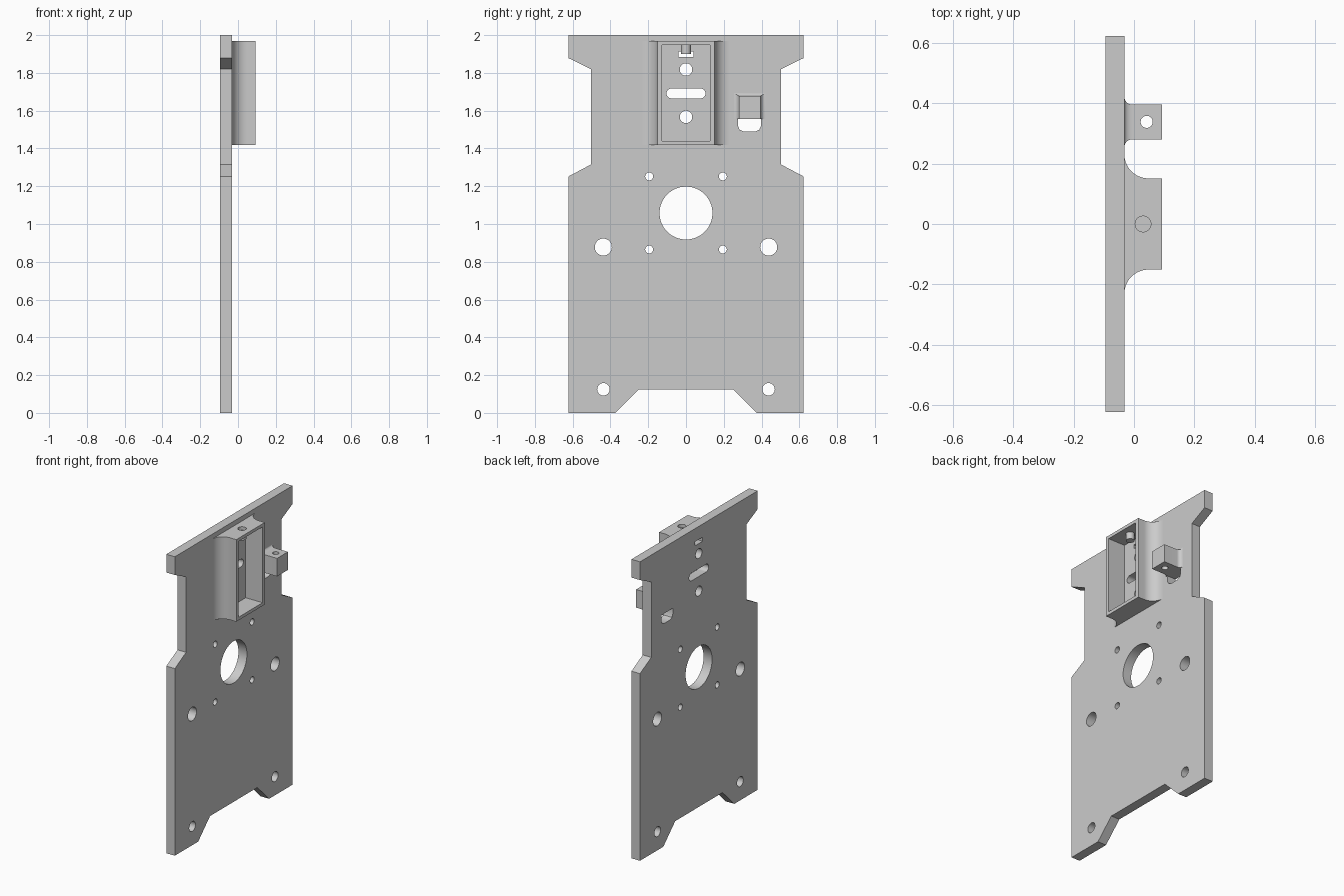
import bpy, bmesh
from math import sin, cos, pi, radians

if "Cube" in bpy.data.objects:
    bpy.data.objects.remove(bpy.data.objects["Cube"])

grey = bpy.data.materials.new("grey")
grey.use_nodes = True
grey.diffuse_color = (0.6, 0.6, 0.6, 1)
grey.node_tree.nodes["Principled BSDF"].inputs["Base Color"].default_value = (0.6, 0.6, 0.6, 1)

BACK, FACE, FRONT = -0.095, -0.032, 0.093   # plate back, plate face, boss face
SINK = 0.01                                 # overlap of raised parts into the plate


def loft(bm, rings):
    """Closed solid through a list of equal-length point rings."""
    rows = [[bm.verts.new(p) for p in ring] for ring in rings]
    n = len(rows[0])
    for a, b in zip(rows, rows[1:]):
        for i in range(n):
            j = (i + 1) % n
            bm.faces.new((a[i], a[j], b[j], b[i]))
    bm.faces.new(rows[0][::-1])
    bm.faces.new(rows[-1])


def prism_x(bm, outline, x0, x1):
    loft(bm, [[(x, y, z) for y, z in outline] for x in (x0, x1)])


def prism_z(bm, outline, z0, z1):
    loft(bm, [[(x, y, z) for x, y in outline] for z in (z0, z1)])


def disc(u, v, r, n=48):
    return [(u + r * cos(2 * pi * i / n), v + r * sin(2 * pi * i / n)) for i in range(n)]


def rounded(u0, u1, v0, v1, r, n=8):
    """Rectangle with rounded corners."""
    corners = [(u1 - r, v1 - r), (u0 + r, v1 - r), (u0 + r, v0 + r), (u1 - r, v0 + r)]
    return [(cu + r * cos(pi / 2 * (k + i / n)), cv + r * sin(pi / 2 * (k + i / n)))
            for k, (cu, cv) in enumerate(corners) for i in range(n + 1)]


def rect(u0, u1, v0, v1):
    return [(u0, v0), (u1, v0), (u1, v1), (u0, v1)]


def make(name, bm):
    bmesh.ops.recalc_face_normals(bm, faces=bm.faces)
    mesh = bpy.data.meshes.new(name)
    bm.to_mesh(mesh)
    bm.free()
    mesh.materials.append(grey)
    obj = bpy.data.objects.new(name, mesh)
    bpy.context.collection.objects.link(obj)
    return obj


def select(obj):
    bpy.ops.object.select_all(action='DESELECT')
    obj.select_set(True)
    bpy.context.view_layer.objects.active = obj


def finish(obj, cutter_bm):
    """Cut the openings, then smooth the rounded surfaces."""
    cutter = make(obj.name + "_cutter", cutter_bm)
    cutter.hide_render = True
    mod = obj.modifiers.new("openings", 'BOOLEAN')
    mod.operation, mod.solver, mod.object = 'DIFFERENCE', 'EXACT', cutter
    select(obj)
    bpy.ops.object.modifier_apply(modifier=mod.name)
    bpy.data.objects.remove(cutter)
    select(obj)
    bpy.ops.object.shade_smooth_by_angle(angle=radians(30))


# Mounting plate: half outline mirrored across y
half = [(0.25, 0.123), (0.375, 0), (0.622, 0), (0.622, 1.252), (0.503, 1.315),
        (0.503, 1.82), (0.622, 1.878), (0.622, 2)]
bm = bmesh.new()
prism_x(bm, half + [(-y, z) for y, z in reversed(half)], BACK, FACE)
plate = make("mounting_plate", bm)

# Plate openings: shaft hole, screw holes, slots and the latch window
openings = [disc(0, 1.058, 0.14, 96), disc(0, 1.818, 0.033), disc(0, 1.567, 0.033),
            rounded(-0.103, 0.103, 1.665, 1.717, 0.0255),
            rect(-0.04, 0.04, 1.885, 1.912),
            [(0.275, 1.557), (0.275, 1.52), (0.284, 1.499), (0.305, 1.49),
             (0.367, 1.49), (0.388, 1.499), (0.397, 1.52), (0.397, 1.557)]]
for s in (-1, 1):
    openings += [disc(s * 0.195, 1.252, 0.021), disc(s * 0.195, 0.865, 0.021),
                 disc(s * 0.438, 0.878, 0.045), disc(s * 0.437, 0.125, 0.033)]
bm = bmesh.new()
for outline in openings:
    prism_x(bm, outline, BACK - 0.1, FACE + 0.1)
finish(plate, bm)

# Sensor housing: frame with large concave fillets running down to the plate
R, W = 0.08, 0.151
side = [(FACE - SINK, W + R)]
side += [(FACE + R - R * cos(a), W + R - R * sin(a))
         for a in (pi / 2 * i / 16 for i in range(17))]
side.append((FRONT, W))
bm = bmesh.new()
prism_z(bm, side + [(x, -y) for x, y in reversed(side)], 1.419, 1.968)
housing = make("sensor_housing", bm)
bm = bmesh.new()
prism_x(bm, rect(-0.127, 0.127, 1.44, 1.947), BACK - 0.1, FRONT + 0.1)
prism_z(bm, disc(0.03, 0, 0.026), 1.9, 2.1)
finish(housing, bm)

# Latch block: flares into the plate on its sides and top
r = 0.026
steps = [(FACE - SINK, r)]
steps += [(FACE + r - r * cos(a), r - r * sin(a))
          for a in (pi / 2 * i / 8 for i in range(9))]
steps.append((FRONT, 0))
bm = bmesh.new()
loft(bm, [[(x, y, z) for y, z in rect(0.28 - d, 0.395 + d, 1.557, 1.678 + d * 0.6)]
          for x, d in steps])
block = make("latch_block", bm)
bm = bmesh.new()
prism_z(bm, disc(0.042, 0.338, 0.02), 1.4, 1.9)
finish(block, bm)
